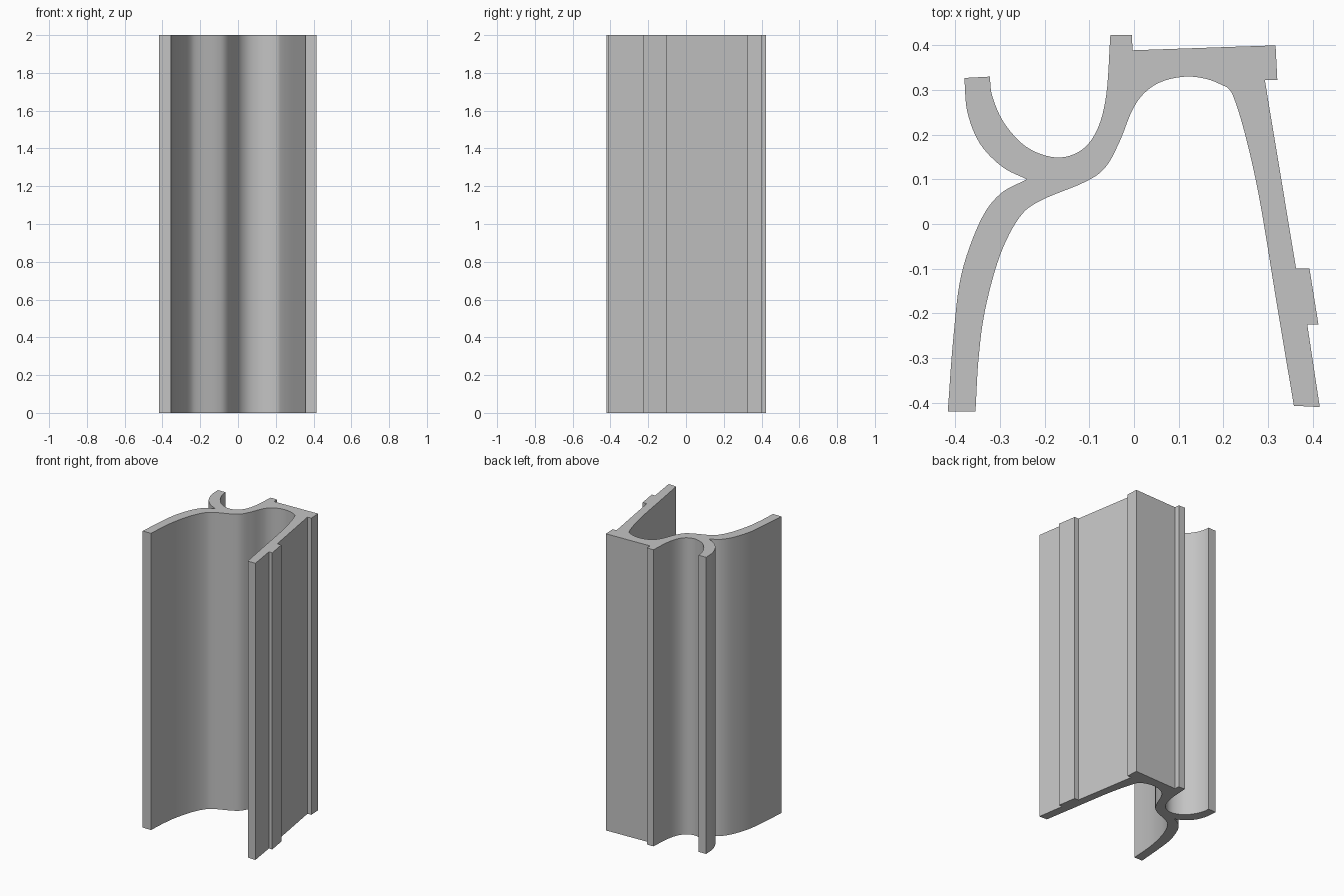
import bpy
import bmesh
import math
from mathutils import Vector

HEIGHT = 2.0
STEPS = 6

default_cube = bpy.data.objects.get("Cube")
if default_cube:
    bpy.data.objects.remove(default_cube, do_unlink=True)


def make_material(name, colour):
    material = bpy.data.materials.new(name)
    material.use_nodes = True
    material.diffuse_color = colour
    shader = material.node_tree.nodes["Principled BSDF"]
    shader.inputs["Base Color"].default_value = colour
    return material


def smooth_path(points):
    """Return a smooth curve passing through all the points."""
    points = [Vector(p) for p in points]
    first = 2 * points[0] - points[1]
    last = 2 * points[-1] - points[-2]
    padded = [first] + points + [last]
    path = []
    for a, b, c, d in zip(padded, padded[1:], padded[2:], padded[3:]):
        for step in range(STEPS):
            t = step / STEPS
            path.append(b + 0.5 * t * ((c - a)
                        + t * (2 * a - 5 * b + 4 * c - d)
                        + t * t * (3 * (b - c) + d - a)))
    path.append(points[-1])
    return path


def join_paths(*paths):
    """Chain paths into one closed outline, dropping shared end points."""
    outline = []
    for path in paths:
        for point in path:
            point = Vector(point)
            if not outline or (point - outline[-1]).length > 1e-4:
                outline.append(point)
    if (outline[0] - outline[-1]).length < 1e-4:
        outline.pop()
    return outline


def extrude_outline(name, outline, height, material):
    """Make a solid upright bar from a closed flat outline."""
    bm = bmesh.new()
    base = bm.faces.new([bm.verts.new((p.x, p.y, 0)) for p in outline])
    result = bmesh.ops.extrude_face_region(bm, geom=[base], use_keep_orig=True)
    top = [v for v in result["geom"] if isinstance(v, bmesh.types.BMVert)]
    bmesh.ops.translate(bm, verts=top, vec=(0, 0, height))
    bmesh.ops.recalc_face_normals(bm, faces=bm.faces[:])
    mesh = bpy.data.meshes.new(name)
    bm.to_mesh(mesh)
    bm.free()
    mesh.materials.append(material)
    bar = bpy.data.objects.new(name, mesh)
    bpy.context.collection.objects.link(bar)
    return bar


# Outer side of the curved wing, up to the hook
wing_outer = smooth_path([(-.417, -.42), (-.405, -.26), (-.387, -.115),
                          (-.345, .005), (-.3, .067), (-.24, .1)])

# Open hook channel: outside, then inside
hook_outer = smooth_path([(-.24, .1), (-.295, .128), (-.345, .18),
                          (-.373, .25), (-.38, .327)])
hook_inner = smooth_path([(-.323, .33), (-.317, .285), (-.29, .225),
                          (-.24, .172), (-.175, .149), (-.12, .164),
                          (-.083, .21), (-.062, .29), (-.053, .423)])

# Flat back, corner lip, and straight leg with its small rib
back_and_leg = [(-.005, .423), (-.003, .389), (.317, .4), (.321, .322),
                (.293, .322), (.363, -.1), (.393, -.1), (.413, -.225),
                (.388, -.225), (.416, -.41), (.358, -.407)]

# Inner side of the leg, then the inner vault back down the wing
leg_inner = smooth_path([(.358, -.407), (.32, -.18), (.281, .056),
                         (.249, .2), (.223, .284), (.209, .306)])
vault_inner = smooth_path([(.209, .306), (.165, .324), (.115, .33),
                           (.06, .318), (.02, .29), (-.006, .25),
                           (-.032, .185), (-.064, .127), (-.11, .094),
                           (-.21, .052), (-.257, .014), (-.3, -.07),
                           (-.333, -.19), (-.348, -.3), (-.355, -.42)])

grey = make_material("plain grey", (0.55, 0.55, 0.55, 1))
profile = extrude_outline(
    "extruded_profile",
    join_paths(wing_outer, hook_outer, hook_inner, back_and_leg,
               leg_inner, vault_inner),
    HEIGHT, grey)

# Smooth the curved walls and keep the corners sharp
bpy.ops.object.select_all(action="DESELECT")
profile.select_set(True)
bpy.context.view_layer.objects.active = profile
bpy.ops.object.shade_smooth_by_angle(angle=math.radians(25))
